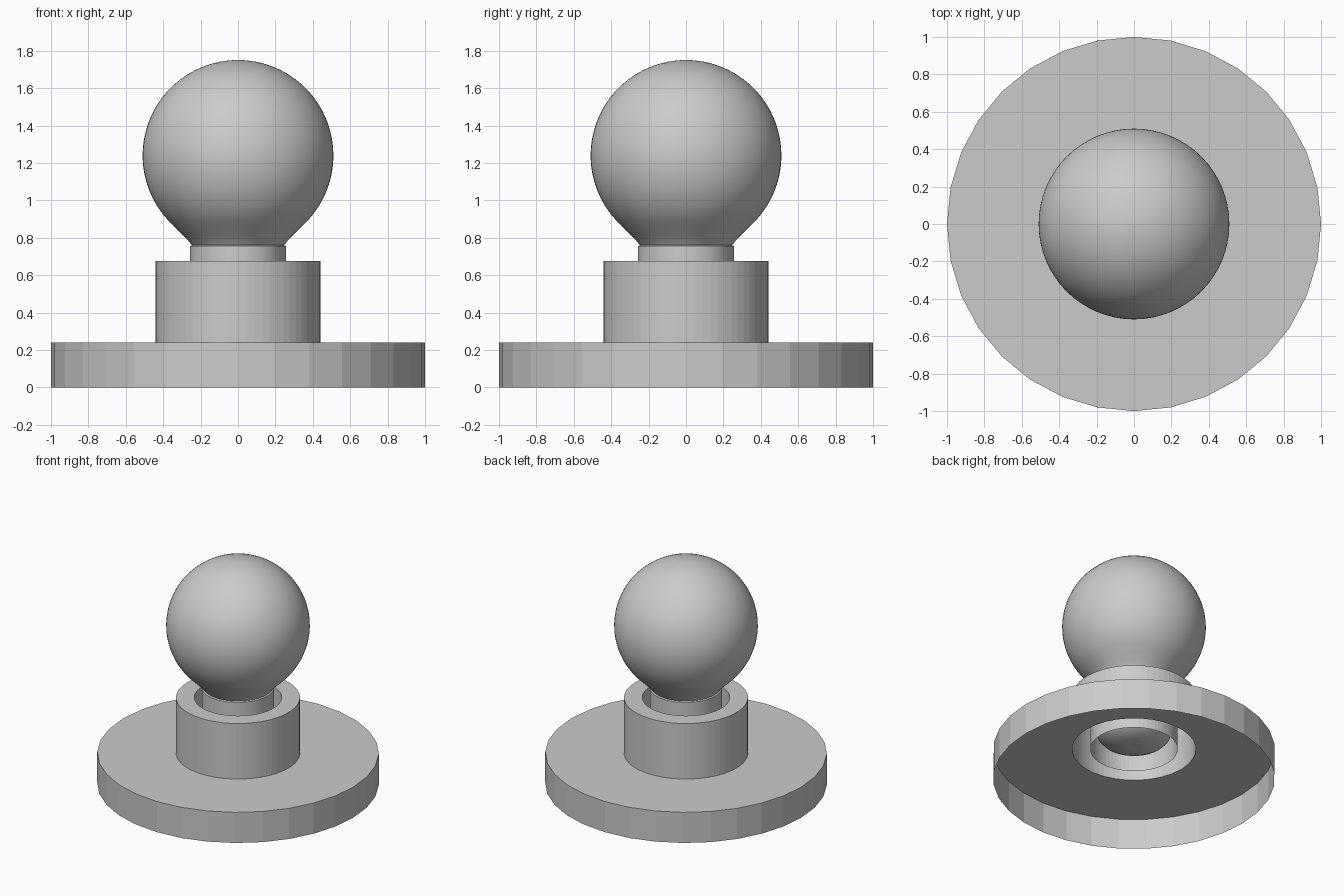
import bpy, bmesh, math

if "Cube" in bpy.data.objects:
    bpy.data.objects.remove(bpy.data.objects["Cube"])

grey = bpy.data.materials.new("satin_grey")
grey.diffuse_color = (0.6, 0.6, 0.6, 1)
grey.use_nodes = True
grey.node_tree.nodes["Principled BSDF"].inputs["Base Color"].default_value = grey.diffuse_color


def lathe(name, profile, sides, smooth=False):
    """Spin an (r, z) profile about z; listed so that normals face outward."""
    bm = bmesh.new()
    rings = []
    for r, z in profile:
        rings.append([bm.verts.new((r * math.cos(2 * math.pi * j / sides),
                                    r * math.sin(2 * math.pi * j / sides), z))
                      for j in range(sides)])
    for a, b in zip(rings, rings[1:]):
        for j in range(sides):
            k = (j + 1) % sides
            bm.faces.new((a[j], a[k], b[k], b[j]))
    bmesh.ops.remove_doubles(bm, verts=bm.verts, dist=1e-5)
    me = bpy.data.meshes.new(name)
    bm.to_mesh(me)
    bm.free()
    me.materials.append(grey)
    if smooth:
        me.shade_smooth()
        me.set_sharp_from_angle(angle=math.radians(35))
    ob = bpy.data.objects.new(name, me)
    bpy.context.collection.objects.link(ob)
    return ob


# Base plate: open underneath, with a hole below the collar
lathe("base_plate", [(1, 0), (1, 0.24), (0.44, 0.24)], 32)

# Collar: outer wall, rim and inner wall, open underneath
lathe("collar", [(0.44, 0.24), (0.44, 0.675), (0.31, 0.675), (0.31, 0.24)], 64)

# Stem and ball: domed foot, straight neck, small step, flare, sphere
R, CZ = 0.51, 1.24
profile = [(0, 0.27), (0.05, 0.265), (0.11, 0.265), (0.18, 0.29), (0.225, 0.315),
           (0.257, 0.35), (0.257, 0.755), (0.247, 0.76),
           (0.262, 0.78), (0.285, 0.805), (0.325, 0.845)]
start = math.asin((0.89 - CZ) / R)
steps = 36
for i in range(steps + 1):
    t = start + (math.pi / 2 - start) * i / steps
    profile.append((R * math.cos(t) if i < steps else 0, CZ + R * math.sin(t)))
lathe("ball_and_stem", profile, 64, smooth=True)
